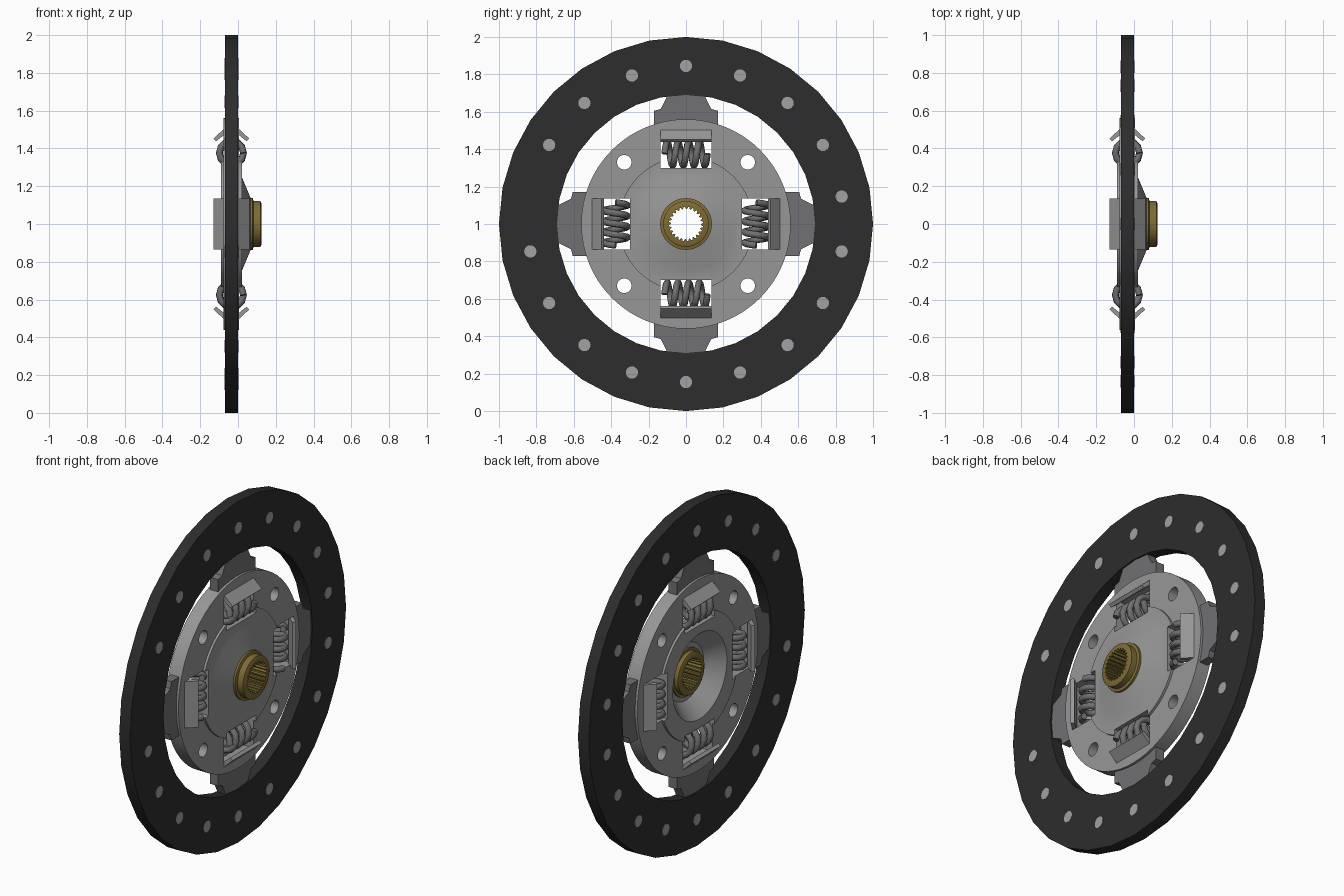
import bpy, bmesh, math
from mathutils import Matrix

if "Cube" in bpy.data.objects:
    bpy.data.objects.remove(bpy.data.objects["Cube"])

MID = -0.035                      # mid plane of the disc along x
UP = Matrix.Translation((0, 0, 1))


def material(name, rgb):
    m = bpy.data.materials.new(name)
    m.diffuse_color = (*rgb, 1)
    m.use_nodes = True
    m.node_tree.nodes["Principled BSDF"].inputs["Base Color"].default_value = m.diffuse_color
    return m


LINING = material("lining_black", (0.026, 0.026, 0.026))
PLATE = material("plate_grey", (0.31, 0.31, 0.31))
TAB = material("tab_dark_grey", (0.165, 0.165, 0.175))
SPRING = material("spring_grey", (0.16, 0.16, 0.165))
RIVET = material("rivet_grey", (0.36, 0.36, 0.36))
BRASS = material("hub_brass", (0.21, 0.15, 0.035))


def finish(name, bm, mat, matrix=UP):
    bmesh.ops.recalc_face_normals(bm, faces=bm.faces)
    me = bpy.data.meshes.new(name)
    bm.to_mesh(me)
    bm.free()
    me.transform(matrix)
    ob = bpy.data.objects.new(name, me)
    bpy.context.collection.objects.link(ob)
    if mat:
        me.materials.append(mat)
    return ob


def smooth(ob, angle=30):
    bpy.ops.object.select_all(action='DESELECT')
    ob.select_set(True)
    bpy.context.view_layer.objects.active = ob
    bpy.ops.object.shade_smooth_by_angle(angle=math.radians(angle))


def revolve(name, profile, n, mat, radius=lambda i, j, r: r):
    """Spin a closed (x, r) profile around the x axis."""
    bm = bmesh.new()
    rings = []
    for i in range(n):
        a = 2 * math.pi * i / n
        ring = []
        for j, (x, r) in enumerate(profile):
            r = radius(i, j, r)
            ring.append(bm.verts.new((x, r * math.sin(a), r * math.cos(a))))
        rings.append(ring)
    k = len(profile)
    for i in range(n):
        a, b = rings[i], rings[(i + 1) % n]
        for j in range(k):
            bm.faces.new((a[j], a[(j + 1) % k], b[(j + 1) % k], b[j]))
    return finish(name, bm, mat)


def prism(name, pts, depth, mat, matrix):
    """Extrude a polygon of 3D points by a vector."""
    bm = bmesh.new()
    f = bm.faces.new([bm.verts.new(p) for p in pts])
    ext = bmesh.ops.extrude_face_region(bm, geom=[f])
    vs = [v for v in ext["geom"] if isinstance(v, bmesh.types.BMVert)]
    bmesh.ops.translate(bm, verts=vs, vec=depth)
    return finish(name, bm, mat, matrix)


def cylinder(name, x0, x1, r, n, mat, angle, dist):
    a = math.radians(angle)
    pts = []
    for i in range(n):
        t = 2 * math.pi * i / n
        pts.append((x0, dist * math.sin(a) + r * math.sin(t),
                    dist * math.cos(a) + r * math.cos(t)))
    return prism(name, pts, (x1 - x0, 0, 0), mat, UP)


def cut(ob, cutter):
    mod = ob.modifiers.new("cut", 'BOOLEAN')
    mod.operation = 'DIFFERENCE'
    mod.solver = 'EXACT'
    mod.object = cutter
    bpy.context.view_layer.objects.active = ob
    bpy.ops.object.modifier_apply(modifier=mod.name)
    bpy.data.objects.remove(cutter)


def quarter(k):
    return UP @ Matrix.Rotation(k * math.pi / 2, 4, 'X')


# Friction ring
smooth(revolve("friction_ring", [(-0.07, 0.69), (-0.07, 1), (0, 1), (0, 0.69)], 32, LINING))

# Rivets in the ring, one position is empty
for a in range(0, 360, 20):
    if a != 280:
        smooth(cylinder("ring_rivet", -0.072, 0.002, 0.033, 16, RIVET, a, 0.845))

# Cover plate with raised centre, front cone and rear recess
plate = revolve("cover_plate", [
    (0.006, 0.56), (0.006, 0.36), (0.02, 0.36), (0.02, 0.25), (0.066, 0.14), (0.066, 0.115),
    (0.0, 0.115), (0.0, 0.165), (-0.09, 0.25), (-0.09, 0.36), (-0.076, 0.36), (-0.076, 0.56)],
    64, PLATE)
for k in range(4):
    window = prism("window_cutter", [(-0.3, -0.136, 0.30), (-0.3, 0.136, 0.30),
                                     (-0.3, 0.136, 0.495), (-0.3, -0.136, 0.495)],
                   (0.6, 0, 0), None, quarter(k))
    cut(plate, window)
    cut(plate, cylinder("hole_cutter", -0.3, 0.3, 0.039, 20, None, 45 + 90 * k, 0.467))
smooth(plate)

# Spring flaps, carrier tabs and damper springs on the four sides
for k in range(4):
    m = quarter(k)
    for s in (1, -1):
        flap = [(-0.04, 0.483), (0.045, 0.438), (0.06, 0.452), (0.005, 0.503), (-0.04 + 0.03, 0.503)]
        flap[0] = (-0.01, 0.483)
        pts = [(MID + s * (x - MID), -0.136, r) for x, r in flap]
        prism("spring_flap", pts, (0, 0.272, 0), PLATE, m)

    half = [(0.172, 0.52), (0.172, 0.605), (0.135, 0.615), (0.092, 0.70)]
    outline = half + [(-t, r) for t, r in reversed(half)]
    prism("carrier_tab", [(-0.062, t, r) for t, r in outline], (0.054, 0, 0), TAB, m)

    cu = bpy.data.curves.new("damper_spring", 'CURVE')
    cu.dimensions = '3D'
    cu.bevel_depth = 0.018
    cu.bevel_resolution = 2
    cu.use_fill_caps = True
    turns, per = 4, 12
    sp = cu.splines.new('POLY')
    sp.points.add(turns * per)
    for i, p in enumerate(sp.points):
        a = 2 * math.pi * i / per
        p.co = (MID + 0.064 * math.cos(a), -0.115 + 0.23 * i / (turns * per),
                0.376 + 0.064 * math.sin(a), 1)
    ob = bpy.data.objects.new("damper_spring", cu)
    bpy.context.collection.objects.link(ob)
    cu.materials.append(SPRING)
    ob.matrix_world = m
    bpy.ops.object.select_all(action='DESELECT')
    ob.select_set(True)
    bpy.context.view_layer.objects.active = ob
    bpy.ops.object.convert(target='MESH')
    smooth(bpy.context.view_layer.objects.active, 50)

# Splined brass hub: the last two profile points form the toothed bore
hub = [(-0.04, 0.108), (-0.034, 0.122), (-0.01, 0.122), (-0.01, 0.138), (0.078, 0.138),
       (0.082, 0.122), (0.118, 0.122), (0.124, 0.108), (0.124, 0.092), (-0.04, 0.092)]
smooth(revolve("splined_hub", hub, 96, BRASS,
               lambda i, j, r: r - (0.012 if j >= 8 and i % 4 < 2 else 0)))
